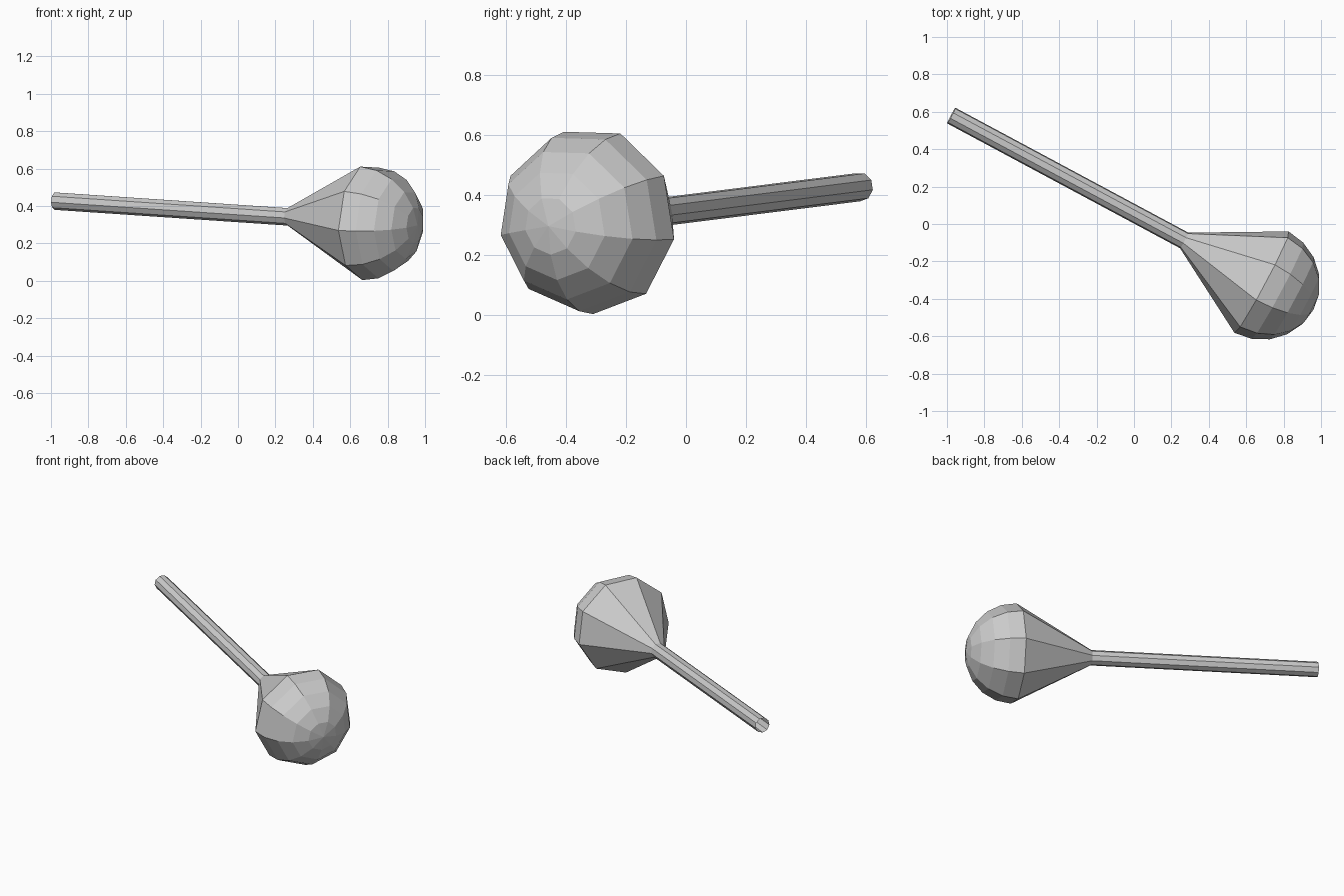
import bpy, bmesh
from math import sin, cos, radians
from mathutils import Vector

if "Cube" in bpy.data.objects:
    bpy.data.objects.remove(bpy.data.objects["Cube"])

SIDES = 9
PHASE = radians(-91.5)
R = 0.312                                   # bulb radius
start = Vector((-0.977, 0.580, 0.427))      # centre of the open stem end
bulb = Vector((0.685, -0.311, 0.315))       # centre of the widest ring

# Local frame: axis along the stem, u sideways, v upward
axis = (bulb - start).normalized()
u = Vector((0, 0, 1)).cross(axis).normalized()
v = axis.cross(u)
length = (bulb - start).length

# Profile as (distance along axis, radius): stem, cone, five-step dome
profile = [(0, 0.048), (1.416, 0.048)]
profile += [(length + R * sin(radians(a)), R * cos(radians(a))) for a in range(0, 90, 18)]

bm = bmesh.new()
rings = []
for d, r in profile:
    angles = [PHASE + radians(360) * i / SIDES for i in range(SIDES)]
    rings.append([bm.verts.new(start + axis * d + r * (cos(a) * u + sin(a) * v)) for a in angles])
for lo, hi in zip(rings, rings[1:]):
    for i in range(SIDES):
        j = (i + 1) % SIDES
        bm.faces.new((lo[i], lo[j], hi[j], hi[i]))

# Dome tip
tip = bm.verts.new(start + axis * (length + R))
for i in range(SIDES):
    bm.faces.new((rings[-1][i], rings[-1][(i + 1) % SIDES], tip))

bmesh.ops.recalc_face_normals(bm, faces=bm.faces)
mesh = bpy.data.meshes.new("rattle_club")
bm.to_mesh(mesh)
bm.free()
bpy.context.collection.objects.link(bpy.data.objects.new("stem_with_round_head", mesh))
